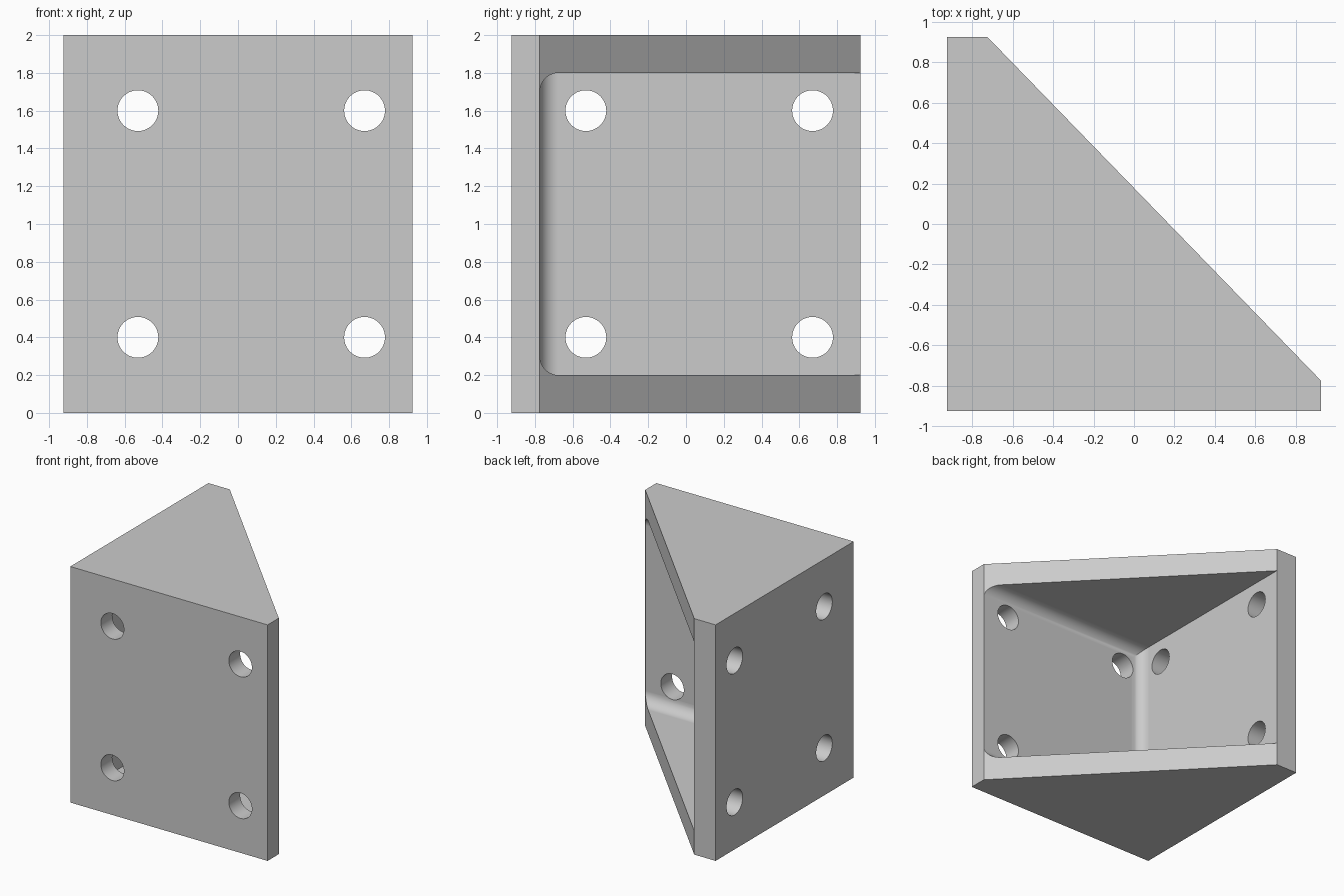
import bpy
import bmesh
import math
from mathutils import Matrix, Vector

cube = bpy.data.objects.get("Cube")
if cube:
    bpy.data.objects.remove(cube, do_unlink=True)

HALF = 0.925               # half of the footprint
HEIGHT = 2.0
SHELF = 0.2                # thickness of top and bottom gussets
INNER_X, INNER_Y = -0.724, -0.774   # inner faces of the two plates
FILLET = 0.1
HOLE_RADIUS = 0.108

grey = bpy.data.materials.new("plain grey")
colour = (0.6, 0.6, 0.6, 1)
grey.diffuse_color = colour
grey.use_nodes = True
grey.node_tree.nodes["Principled BSDF"].inputs["Base Color"].default_value = colour


def make_object(name, bm):
    bmesh.ops.recalc_face_normals(bm, faces=bm.faces)
    mesh = bpy.data.meshes.new(name)
    bm.to_mesh(mesh)
    bm.free()
    mesh.materials.append(grey)
    obj = bpy.data.objects.new(name, mesh)
    bpy.context.collection.objects.link(obj)
    return obj


# Wedge-shaped block, extruded from its footprint
bm = bmesh.new()
footprint = [(-HALF, -HALF), (HALF, -HALF), (HALF, -0.775), (-0.725, HALF), (-HALF, HALF)]
base = bm.faces.new([bm.verts.new((x, y, 0)) for x, y in footprint])
top = bmesh.ops.extrude_face_region(bm, geom=[base])["geom"]
bmesh.ops.translate(bm, vec=(0, 0, HEIGHT),
                    verts=[v for v in top if isinstance(v, bmesh.types.BMVert)])
bracket = make_object("corner_bracket", bm)

# Cavity cutter, rounded where it meets the front plate
bm = bmesh.new()
size = Vector((2.2, 2.2, HEIGHT - 2 * SHELF))
centre = Vector((INNER_X + size.x / 2, INNER_Y + size.y / 2, HEIGHT / 2))
bmesh.ops.create_cube(bm, size=1, matrix=Matrix.Translation(centre) @ Matrix.Diagonal(size.to_4d()))
rounded = [e for e in bm.edges
           if all(v.co.y < 0 for v in e.verts) and not all(v.co.x > 0 for v in e.verts)]
bmesh.ops.bevel(bm, geom=rounded, offset=FILLET, segments=10, profile=0.5, affect='EDGES')
cutters = [make_object("cavity_cutter", bm)]

# Four bolt holes through each plate
for name, axis in (("front", 'X'), ("side", 'Y')):
    bm = bmesh.new()
    for along in (-0.53, 0.67):
        for z in (0.4, 1.6):
            spot = (along, -0.85, z) if name == "front" else (-0.85, along, z)
            bmesh.ops.create_cone(
                bm, cap_ends=True, segments=48, depth=0.6,
                radius1=HOLE_RADIUS, radius2=HOLE_RADIUS,
                matrix=Matrix.Translation(spot) @ Matrix.Rotation(math.pi / 2, 4, axis))
    cutters.append(make_object(name + "_hole_cutter", bm))

# Cut the block, then keep only the finished part
for cutter in cutters:
    cutter.hide_render = True
    cut = bracket.modifiers.new(cutter.name, 'BOOLEAN')
    cut.operation = 'DIFFERENCE'
    cut.solver = 'EXACT'
    cut.object = cutter
bpy.context.view_layer.update()
evaluated = bracket.evaluated_get(bpy.context.evaluated_depsgraph_get())
finished = bpy.data.meshes.new_from_object(evaluated)
bracket.modifiers.clear()
bracket.data = finished
for cutter in cutters:
    bpy.data.objects.remove(cutter, do_unlink=True)

# Smooth fillets and holes, crisp outer edges
bpy.ops.object.select_all(action='DESELECT')
bracket.select_set(True)
bpy.context.view_layer.objects.active = bracket
bpy.ops.object.shade_smooth_by_angle(angle=math.radians(30))
weighted = bracket.modifiers.new("even shading", 'WEIGHTED_NORMAL')
weighted.keep_sharp = True
